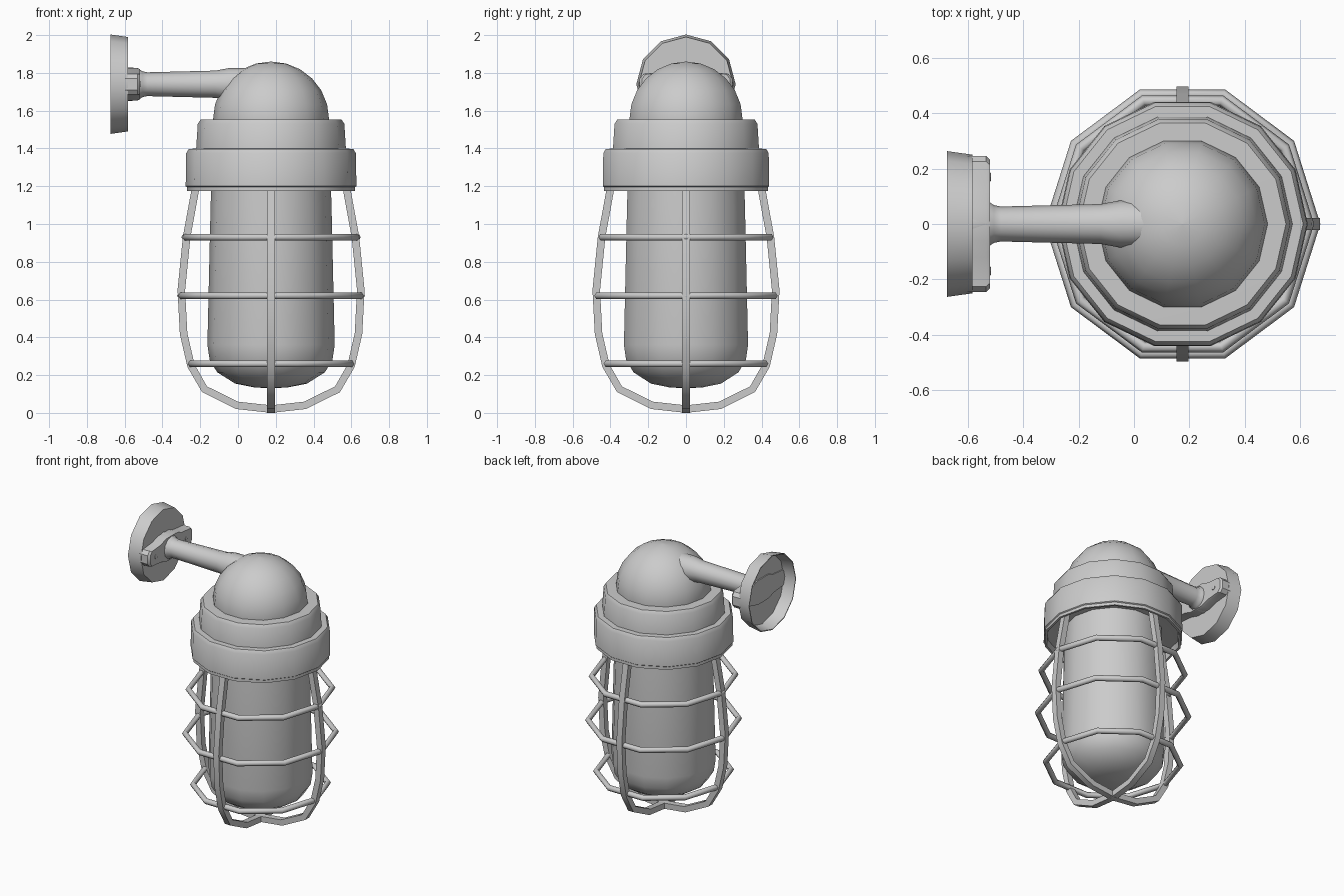
import bpy, bmesh
from math import sin, cos, pi, radians, sqrt
from mathutils import Matrix, Vector

if "Cube" in bpy.data.objects:
    bpy.data.objects.remove(bpy.data.objects["Cube"])

CX = 0.175                                   # lamp axis
LAMP = Matrix.Translation((CX, 0, 0))
WALL = Matrix.Translation((0, 0, 1.74)) @ Matrix.Rotation(pi / 2, 4, 'Y')  # local z -> +x


def finish(name, bm, mat=Matrix(), angle=35):
    bmesh.ops.remove_doubles(bm, verts=bm.verts, dist=1e-5)
    bmesh.ops.recalc_face_normals(bm, faces=bm.faces)
    me = bpy.data.meshes.new(name)
    bm.to_mesh(me)
    bm.free()
    me.transform(mat)
    ob = bpy.data.objects.new(name, me)
    bpy.context.collection.objects.link(ob)
    bpy.ops.object.select_all(action='DESELECT')
    ob.select_set(True)
    bpy.context.view_layer.objects.active = ob
    bpy.ops.object.shade_smooth_by_angle(angle=radians(angle))
    return ob


def bridge(bm, a, b):
    n = len(a)
    for i in range(n):
        bm.faces.new((a[i], a[(i + 1) % n], b[(i + 1) % n], b[i]))


def lathe(name, profile, sides, mat, angle=35):
    """Revolve (radius, height) points around local z."""
    bm = bmesh.new()
    loops = [[bm.verts.new((max(r, 1e-4) * cos(2 * pi * i / sides),
                            max(r, 1e-4) * sin(2 * pi * i / sides), z))
              for i in range(sides)] for r, z in profile]
    for a, b in zip(loops, loops[1:]):
        bridge(bm, a, b)
    for end in (loops[0], loops[-1]):
        if profile[0] != profile[-1]:
            bm.faces.new(end)
    return finish(name, bm, mat, angle)


# Stepped housing: hollow lower rim, two collars
lathe("lower_collar", [(0.33, 1.23), (0.425, 1.22), (0.43, 1.175), (0.445, 1.175), (0.445, 1.195),
                       (0.452, 1.2), (0.449, 1.375), (0.435, 1.398), (0.33, 1.40)], 14, LAMP)
lathe("upper_collar", [(0.36, 1.38), (0.397, 1.39), (0.388, 1.53), (0.373, 1.553),
                       (0.25, 1.555)], 14, LAMP)

# Domed cap
dome = [(0.305, 1.54)] + [(0.307 * cos(a * pi / 12), 1.555 + 0.305 * sin(a * pi / 12))
                          for a in range(7)]
lathe("dome_cap", dome, 14, LAMP)

# Glass jar with rounded bottom
lathe("glass_jar", [(0.315, 1.25), (0.32, 1.1), (0.337, 0.36), (0.325, 0.28), (0.285, 0.215),
                    (0.19, 0.155), (0.09, 0.135), (0, 0.13)], 14, LAMP, 50)

# Arm between wall plate and dome
lathe("arm", [(0.09, -0.585), (0.085, -0.53), (0.068, -0.505), (0.063, -0.48), (0.072, -0.12),
              (0.085, -0.05), (0.085, 0.1)], 12, WALL)

# Wall plate: shallow cup open at the back
lathe("wall_plate", [(0, -0.583), (0.25, -0.583), (0.263, -0.675), (0.257, -0.675),
                     (0.243, -0.593), (0, -0.593)], 12, WALL)

# Mounting bar across the plate, tapering to its ends
bm = bmesh.new()
half = [(0.052, 0.245), (0.03, 0.245), (0.055, 0.225), (0.065, 0.12), (0.085, 0.06)][1:]
outline = ([(y, z) for z, y in half] + [(-y, z) for z, y in reversed(half)]
           + [(-y, -z) for z, y in half] + [(y, -z) for z, y in reversed(half)])
layers = [[bm.verts.new((x, y * s, 1.74 + z * s)) for y, z in outline]
          for x, s in ((-0.6, 1), (-0.533, 1), (-0.52, 0.95))]
for a, b in zip(layers, layers[1:]):
    bridge(bm, a, b)
bm.faces.new(layers[0])
bm.faces.new(layers[-1])
finish("mounting_bar", bm)

# Screws in the mounting bar
for i, s in enumerate((-1, 1)):
    lathe(f"screw_{i + 1}", [(0.016, -0.53), (0.016, -0.517), (0.01, -0.515)], 8,
          Matrix.Translation((0, s * 0.17, 0)) @ WALL)

# Cage rings: ten-sided hoops of round wire
for i, (radius, z) in enumerate(((0.467, 0.93), (0.49, 0.62), (0.438, 0.26))):
    wire = [(radius + 0.02 * cos(k * pi / 3), z + 0.019 * sin(k * pi / 3)) for k in range(7)]
    lathe(f"cage_ring_{i + 1}", wire, 10, LAMP @ Matrix.Scale(0.975, 4, (1, 0, 0)), 65)

# Cage ribs: flat bars that meet under the jar
path = [Vector(p) for p in ((0.395, 1.23), (0.403, 1.17), (0.447, 0.93), (0.475, 0.65),
                            (0.463, 0.42), (0.424, 0.25), (0.352, 0.125), (0.18, 0.04), (0, 0.02))]
for q in range(4):
    bm = bmesh.new()
    loops = []
    for i, p in enumerate(path):
        t = (path[min(i + 1, len(path) - 1)] - path[max(i - 1, 0)]).normalized()
        if i == len(path) - 1:
            t = Vector((-1, 0))
        n = Vector((-t.y, t.x)) * 0.02
        loops.append([bm.verts.new((p.x + a * n.x, b * 0.021, p.y + a * n.y))
                      for a, b in ((1, 1), (1, -1), (-1, -1), (-1, 1))])
    for a, b in zip(loops, loops[1:]):
        bridge(bm, a, b)
    bm.faces.new(loops[0])
    bm.faces.new(loops[-1])
    finish(f"cage_rib_{q + 1}", bm, LAMP @ Matrix.Rotation(q * pi / 2, 4, 'Z'))
